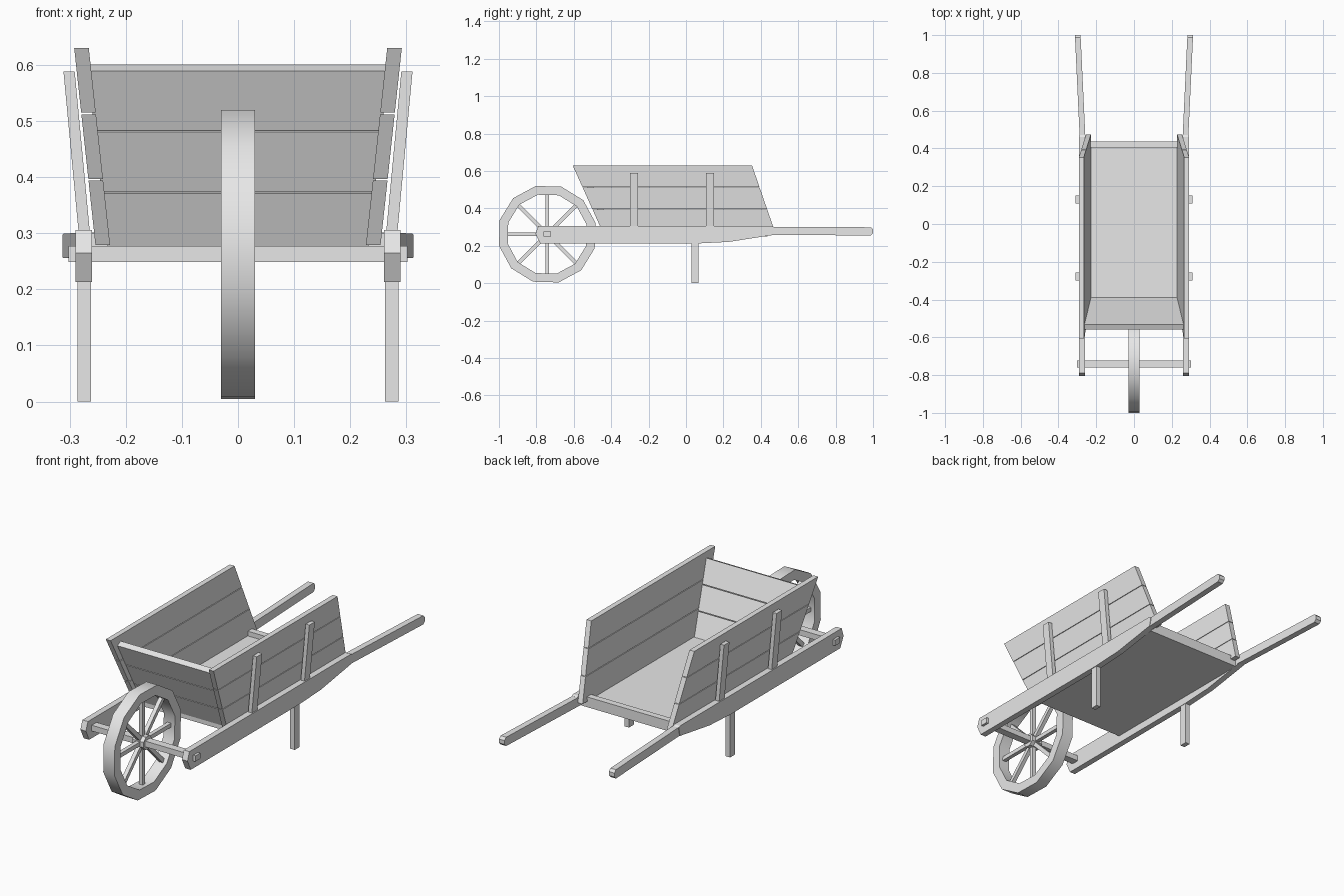
import bpy
import bmesh
from math import sin, cos, pi, radians
from mathutils import Matrix

cube = bpy.data.objects.get("Cube")
if cube:
    bpy.data.objects.remove(cube, do_unlink=True)

GREY = (0.8, 0.8, 0.8, 1)
wood = bpy.data.materials.new("plain_grey")
wood.use_nodes = True
wood.diffuse_color = GREY
wood.node_tree.nodes["Principled BSDF"].inputs["Base Color"].default_value = GREY


def finish(name, bm):
    bmesh.ops.recalc_face_normals(bm, faces=bm.faces)
    mesh = bpy.data.meshes.new(name)
    bm.to_mesh(mesh)
    bm.free()
    mesh.materials.append(wood)
    obj = bpy.data.objects.new(name, mesh)
    bpy.context.collection.objects.link(obj)
    return obj


def loft(name, ring_a, ring_b):
    """Solid between two matching outlines, capped at both ends."""
    bm = bmesh.new()
    a = [bm.verts.new(p) for p in ring_a]
    b = [bm.verts.new(p) for p in ring_b]
    n = len(a)
    for i in range(n):
        j = (i + 1) % n
        bm.faces.new((a[i], a[j], b[j], b[i]))
    bm.faces.new(a)
    bm.faces.new(b)
    return finish(name, bm)


def rect(x0, x1, y0, y1, z):
    return [(x0, y0, z), (x1, y0, z), (x1, y1, z), (x0, y1, z)]


def box(name, x0, x1, y0, y1, z0, z1):
    return loft(name, rect(x0, x1, y0, y1, z0), rect(x0, x1, y0, y1, z1))


# Floor and rear lip
box("floor", -0.26, 0.26, -0.42, 0.437, 0.25, 0.277)
box("rear_lip", -0.26, 0.26, 0.405, 0.437, 0.25, 0.3)

# Leaning front boards
TILT = radians(23.7)
for i in range(3):
    rings = []
    for d in (i * 0.119, i * 0.119 + 0.116):
        y, z = -0.39 - d * sin(TILT), 0.277 + d * cos(TILT)
        back, drop = 0.03 * cos(TILT), 0.03 * sin(TILT)
        w = 0.231 + 0.113 * (z - 0.277)
        rings.append([(-w, y, z), (w, y, z),
                      (w, y - back, z - drop), (-w, y - back, z - drop)])
    loft(f"front_board_{i + 1}", *rings)

# Side profiles (y, z) of the frame rail and the handle
RAIL = [(-0.79, 0.306), (-0.805, 0.265), (-0.78, 0.213), (0.07, 0.213),
        (0.23, 0.221), (0.46, 0.257), (0.47, 0.301), (0.46, 0.306)]
HANDLE = [(0.45, 0.301), (0.45, 0.257), (0.988, 0.256), (1.0, 0.268),
          (1.0, 0.287), (0.988, 0.299)]

for side, s in (("left", 1), ("right", -1)):
    loft(f"{side}_rail", [(s * 0.26, y, z) for y, z in RAIL],
         [(s * 0.29, y, z) for y, z in RAIL])
    # Handles splay outwards
    loft(f"{side}_handle",
         [(s * (0.257 + 0.047 * (y - 0.45)), y, z) for y, z in HANDLE],
         [(s * (0.287 + 0.047 * (y - 0.45)), y, z) for y, z in HANDLE])
    box(f"{side}_leg", s * 0.262, s * 0.286, 0.03, 0.067, 0, 0.25)

    # Three slanted side boards with angled ends
    for i in range(3):
        rings = []
        for z in (0.279 + i * 0.118, 0.279 + i * 0.118 + 0.115):
            h = z - 0.279
            x = 0.241 + 0.108 * h
            y0 = -0.448 - 0.45 * h
            y1 = 0.474 - 0.345 * h
            rings.append(rect(s * (x - 0.013), s * (x + 0.013), y0, y1, z))
        loft(f"{side}_side_board_{i + 1}", *rings)

    # Stakes that brace the side boards
    for label, y in (("front", -0.278), ("rear", 0.129)):
        loft(f"{side}_{label}_stake",
             rect(s * 0.262, s * 0.282, y - 0.021, y + 0.021, 0.28),
             rect(s * 0.291, s * 0.311, y - 0.021, y + 0.021, 0.588))

# Axle
WY, WZ = -0.742, 0.262
box("axle", -0.302, 0.302, WY - 0.019, WY + 0.019, 0.249, 0.277)

# Wheel rim: twelve-sided ring
SIDES, OUTER, INNER, HALF = 12, 0.265, 0.217, 0.03
bm = bmesh.new()
loops = []
for k in range(SIDES):
    a = 2 * pi * k / SIDES + radians(13.4)
    loops.append([bm.verts.new((x, WY + r * cos(a), WZ + r * sin(a)))
                  for x, r in ((-HALF, OUTER), (HALF, OUTER),
                               (HALF, INNER), (-HALF, INNER))])
for k in range(SIDES):
    a, b = loops[k], loops[(k + 1) % SIDES]
    for c in range(4):
        d = (c + 1) % 4
        bm.faces.new((a[c], a[d], b[d], b[c]))
rim = finish("wheel_rim", bm)
bpy.ops.object.select_all(action='DESELECT')
rim.select_set(True)
bpy.context.view_layer.objects.active = rim
bpy.ops.object.shade_smooth_by_angle(angle=radians(40))

# Hub
hub = [(WY + 0.034 * cos(pi * (k + 0.5) / 4), WZ + 0.034 * sin(pi * (k + 0.5) / 4))
       for k in range(8)]
loft("wheel_hub", [(-HALF, y, z) for y, z in hub], [(HALF, y, z) for y, z in hub])

# Spokes
for k in range(8):
    spoke = box(f"spoke_{k + 1}", -0.01, 0.01, -0.01, 0.01, 0.02, 0.225)
    spoke.data.transform(Matrix.Translation((0, WY, WZ)) @ Matrix.Rotation(k * pi / 4, 4, 'X'))
